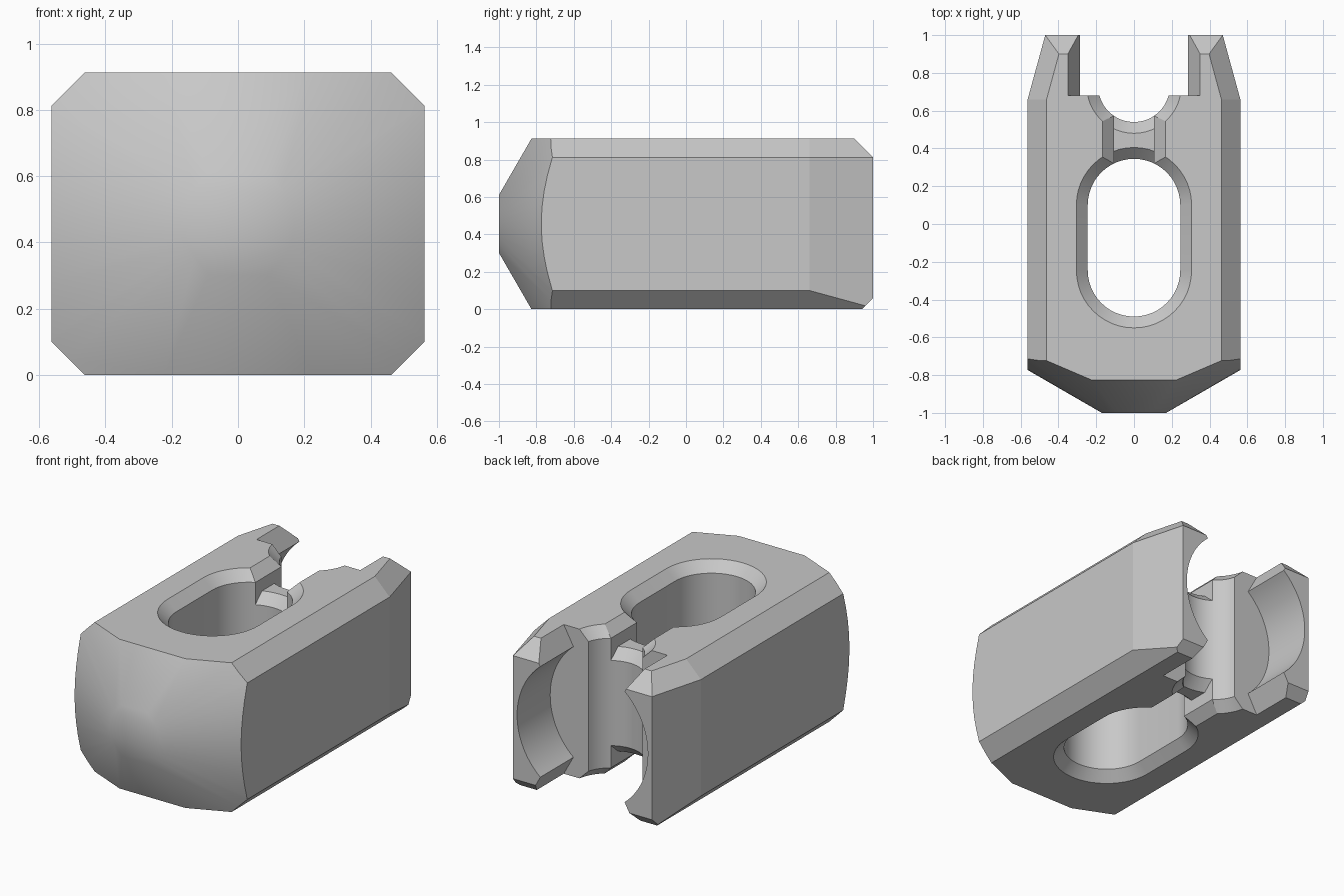
import bpy, bmesh
from math import sin, cos, pi, radians, atan2
from mathutils import Vector

cube = bpy.data.objects.get("Cube")
if cube:
    bpy.data.objects.remove(cube, do_unlink=True)

HX, H = 0.563, 0.912          # half width and height of the block
MID = H / 2
TIP = 0.66                    # where the back end starts to taper

metal = bpy.data.materials.new("plain_grey")
metal.use_nodes = True
grey = (0.58, 0.58, 0.58, 1)
metal.diffuse_color = grey
metal.node_tree.nodes["Principled BSDF"].inputs["Base Color"].default_value = grey


def make_object(name, bm):
    bmesh.ops.recalc_face_normals(bm, faces=bm.faces[:])
    mesh = bpy.data.meshes.new(name)
    bm.to_mesh(mesh)
    bm.free()
    mesh.materials.append(metal)
    obj = bpy.data.objects.new(name, mesh)
    bpy.context.scene.collection.objects.link(obj)
    return obj


def loft(name, rings):
    """Closed solid through equal rings of points."""
    bm = bmesh.new()
    loops = [[bm.verts.new(p) for p in ring] for ring in rings]
    n = len(loops[0])
    for a, b in zip(loops, loops[1:]):
        for i in range(n):
            j = (i + 1) % n
            bm.faces.new((a[i], a[j], b[j], b[i]))
    bm.faces.new(loops[0])
    bm.faces.new(loops[-1])
    return make_object(name, bm)


def chamfered_hole(name, outline, low, high, c=0.06, pad=0.02):
    """Vertical cutter that flares at both ends to leave 45 degree chamfers."""
    levels = ((low - pad, c + pad), (low + c, 0), (high - c, 0), (high + pad, c + pad))
    return loft(name, [[(x, y, z) for x, y in outline(off)] for z, off in levels])


def cut(obj, cutter):
    mod = obj.modifiers.new("cut", "BOOLEAN")
    mod.operation, mod.solver, mod.object = "DIFFERENCE", "EXACT", cutter
    bpy.context.view_layer.objects.active = obj
    bpy.ops.object.modifier_apply(modifier=mod.name)
    bpy.data.objects.remove(cutter, do_unlink=True)


def clip(bm, point, normal):
    """Slice a convex solid by a plane and close it."""
    geom = bm.verts[:] + bm.edges[:] + bm.faces[:]
    bmesh.ops.bisect_plane(bm, geom=geom, dist=1e-5, plane_co=point,
                           plane_no=Vector(normal).normalized(), clear_outer=True)
    rim = [e for e in bm.edges if e.is_boundary]
    if rim:
        bmesh.ops.holes_fill(bm, edges=rim, sides=0)


# Outlines of the through holes
def slot_outline(off, n=24):
    r = 0.245 + off
    back = [(r * cos(pi * i / n), 0.1 + r * sin(pi * i / n)) for i in range(n + 1)]
    front = [(-x, -0.245 - (y - 0.1)) for x, y in back]
    return back + front


def bore_outline(off, n=48):
    r = 0.19 + off
    return [(r * cos(2 * pi * i / n), 0.73 + r * sin(2 * pi * i / n)) for i in range(n)]


def channel_outline(off):
    x = 0.107 + off
    return [(-x, 0.1), (x, 0.1), (x, 0.7), (-x, 0.7)]


# Body: block sliced to its chamfers, tapered back end and faceted conical front
bm = bmesh.new()
bmesh.ops.create_cube(bm, size=2)
for v in bm.verts:
    v.co = (v.co.x * HX, v.co.y, MID + v.co.z * MID)
for s in (-1, 1):
    clip(bm, (s * HX, 0, H - 0.1), (s, 0, 1))
    clip(bm, (s * HX, 0, 0.1), (s, 0, -1))
    clip(bm, (s * HX, TIP, 0), (s * 0.34, 0.093, 0))
    clip(bm, (s * HX, TIP, H - 0.1), (s * 0.34, 0.093, 0.34))
clip(bm, (0, 1, H - 0.1), (0, 1, 1))
clip(bm, (0, 1, 0.06), (0, 1, -1))
for s in (0, 180):
    for deg in list(range(-42, 43, 7)) + [90]:
        a = radians(deg + s)
        r = 0.155 if deg == 90 else 0.17
        clip(bm, (r * cos(a), -1, MID + r * sin(a)),
             (0.5 * cos(a), -0.866, 0.5 * sin(a)))
body = make_object("body", bm)

# Gap between the prongs: round bore with flared edges at top and bottom
R, GAP = 0.442, 0.285
lim = atan2((R * R - GAP * GAP) ** 0.5, GAP)
side = [(0.356, -MID - 0.01), (GAP, 0.1 - MID)]
side += [(R * cos(lim * i / 16), R * sin(lim * i / 16)) for i in range(-16, 17)]
side += [(GAP, MID - 0.1), (0.356, MID + 0.01)]
# where the bore meets the flare, keep only one point
side = [p for i, p in enumerate(side) if i not in (1, len(side) - 2)]
profile = side + [(-x, z) for x, z in reversed(side)]
cut(body, loft("gap_cutter", [[(x, y, MID + z) for x, z in profile] for y in (0.68, 1.1)]))

# Slot, channel and small bore run through the body
for label, outline in (("slot", slot_outline), ("bore", bore_outline),
                       ("channel", channel_outline)):
    cut(body, chamfered_hole(label + "_cutter", outline, 0, H))

# Bridge: recessed web across the channel, chamfered towards slot and bore
LOW, HIGH = 0.136, 0.776
bridge = loft("bridge", [[(x, y, z) for x, y in
                          ((-0.108, 0.2), (0.108, 0.2), (0.108, 0.65), (-0.108, 0.65))]
                         for z in (LOW, HIGH)])
for label, outline in (("slot", slot_outline), ("bore", bore_outline)):
    cut(bridge, chamfered_hole(label + "_cutter", outline, LOW, HIGH))

# Smooth the cone and bores, keep the chamfers and taper crisp
for obj in (body, bridge):
    bpy.ops.object.select_all(action="DESELECT")
    obj.select_set(True)
    bpy.context.view_layer.objects.active = obj
    bpy.ops.object.shade_smooth_by_angle(angle=radians(31))
for face in body.data.polygons:
    if face.center.y > TIP and abs(face.center.x) > 0.45:
        face.use_smooth = False
